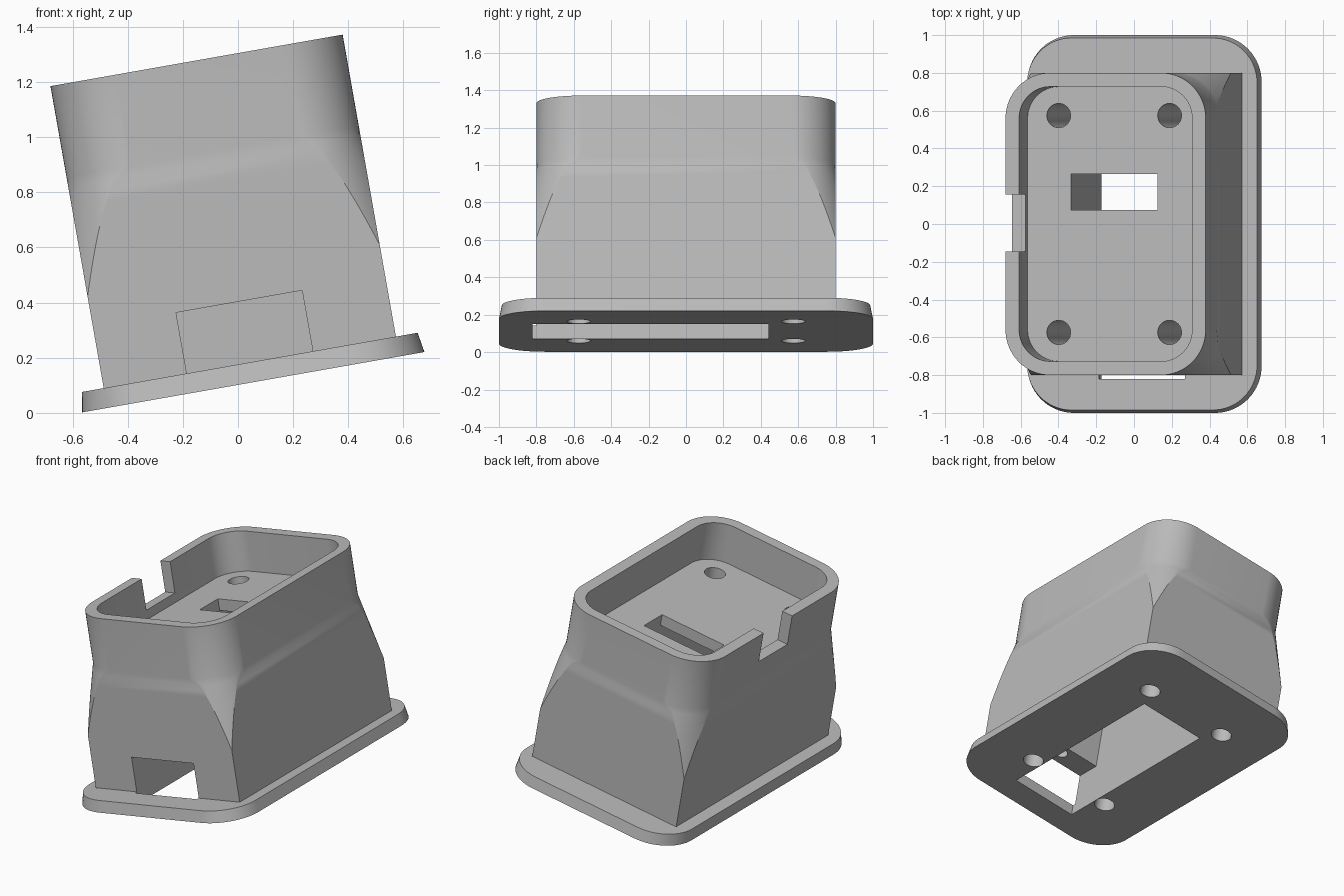
import bpy, bmesh, math
from mathutils import Matrix

if "Cube" in bpy.data.objects:
    bpy.data.objects.remove(bpy.data.objects["Cube"], do_unlink=True)

TILT = math.radians(10)
CENTRE = 0.074          # middle of the dock along its tilted floor
SEGMENTS = 16

grey = bpy.data.materials.new("plain_grey")
grey.use_nodes = True
grey.diffuse_color = (0.5, 0.5, 0.5, 1)
grey.node_tree.nodes["Principled BSDF"].inputs["Base Color"].default_value = (0.5, 0.5, 0.5, 1)


def finish(name, bm):
    bmesh.ops.recalc_face_normals(bm, faces=bm.faces)
    mesh = bpy.data.meshes.new(name)
    bm.to_mesh(mesh)
    bm.free()
    mesh.materials.append(grey)
    obj = bpy.data.objects.new(name, mesh)
    bpy.context.collection.objects.link(obj)
    return obj


def corner_ring(hx, hy, corner, radius):
    """Rectangle whose corners are cut by arcs; a radius above corner clips to the sides."""
    start = math.acos(min(1, corner / radius))
    arc = []
    for i in range(SEGMENTS + 1):
        a = start + (math.pi / 2 - 2 * start) * i / SEGMENTS
        arc.append((hx - corner + radius * math.cos(a), hy - corner + radius * math.sin(a)))
    back = arc[::-1]
    return (arc + [(-x, y) for x, y in back]
            + [(-x, -y) for x, y in arc] + [(x, -y) for x, y in back])


def loft(name, levels):
    """Stack of rings: (half width, half depth, corner, arc radius, height)."""
    bm = bmesh.new()
    rings = [[bm.verts.new((x + CENTRE, y, h)) for x, y in corner_ring(hx, hy, c, r)]
             for hx, hy, c, r, h in levels]
    n = len(rings[0])
    for low, high in zip(rings, rings[1:]):
        for i in range(n):
            j = (i + 1) % n
            bm.faces.new((low[i], low[j], high[j], high[i]))
    bm.faces.new(rings[0][::-1])
    bm.faces.new(rings[-1])
    bmesh.ops.remove_doubles(bm, verts=bm.verts, dist=0.0002)
    return finish(name, bm)


def block(name, x0, x1, y0, y1, z0, z1):
    bm = bmesh.new()
    bmesh.ops.create_cube(bm, size=1)
    bmesh.ops.scale(bm, vec=(x1 - x0, y1 - y0, z1 - z0), verts=bm.verts)
    bmesh.ops.translate(bm, vec=((x0 + x1) / 2, (y0 + y1) / 2, (z0 + z1) / 2), verts=bm.verts)
    return finish(name, bm)


def rod(name, x, y, radius, z0, z1):
    bm = bmesh.new()
    bmesh.ops.create_cone(bm, cap_ends=True, segments=32, radius1=radius, radius2=radius,
                          depth=z1 - z0, matrix=Matrix.Translation((x, y, (z0 + z1) / 2)))
    return finish(name, bm)


def combine(target, other, operation):
    other.hide_render = True
    mod = target.modifiers.new(operation, 'BOOLEAN')
    mod.operation = operation
    mod.solver = 'EXACT'
    mod.object = other
    bpy.context.view_layer.objects.active = target
    bpy.ops.object.modifier_apply(modifier=mod.name)
    bpy.data.objects.remove(other, do_unlink=True)


# Flange: rounded plate with slightly tapered sides
dock = loft("dock_stand", [(0.63, 1.0, 0.25, 0.25, 0.1),
                           (0.618, 0.985, 0.238, 0.238, 0.173)])

# Body: sharp corners below, conical blends up to round corners
HX, HY, R = 0.538, 0.8, 0.24
LOW, HIGH, TOP = 0.51, 0.95, 1.285
levels = [(HX, HY, R, R * math.sqrt(2), 0.13)]
STEPS = 12
for i in range(STEPS + 1):
    t = i / STEPS
    levels.append((HX, HY, R, R * (math.sqrt(2) * (1 - t) + t), LOW + (HIGH - LOW) * t))
levels.append((HX, HY, R, R, TOP))
combine(dock, loft("body", levels), 'UNION')

# Top recess and the notch in its left-hand rim
WALL, FLOOR = 0.073, 1.025
recess = [(HX - WALL, HY - WALL, R - WALL, R - WALL, h) for h in (FLOOR, 1.4)]
combine(dock, loft("recess_cutter", recess), 'DIFFERENCE')
combine(dock, block("notch_cutter", -0.6, -0.35, -0.145, 0.155, 1.083, 1.4), 'DIFFERENCE')

# Inner cavity, front doorway and connector slot share one width
X0, X1 = CENTRE - 0.232, CENTRE + 0.232
for name, y0, y1, z0, z1 in (("cavity_cutter", -0.64, 0.44, 0.0, 0.95),
                             ("doorway_cutter", -0.82, -0.5, 0.0, 0.397),
                             ("slot_cutter", 0.075, 0.265, 0.5, 1.1)):
    combine(dock, block(name, X0, X1, y0, y1, z0, z1), 'DIFFERENCE')

# Four through holes and a small blind hole above the doorway
for sx in (-1, 1):
    for sy in (-1, 1):
        combine(dock, rod("hole_cutter", CENTRE + sx * 0.298, sy * 0.574, 0.064, 0, 1.2), 'DIFFERENCE')
combine(dock, rod("small_hole_cutter", CENTRE, -0.71, 0.04, 0.35, 0.6), 'DIFFERENCE')

# Tilt the whole stand and smooth its curved faces
dock.data.transform(Matrix.Rotation(-TILT, 4, 'Y'))
bpy.ops.object.select_all(action='DESELECT')
dock.select_set(True)
bpy.context.view_layer.objects.active = dock
bpy.ops.object.shade_smooth_by_angle(angle=math.radians(25))
